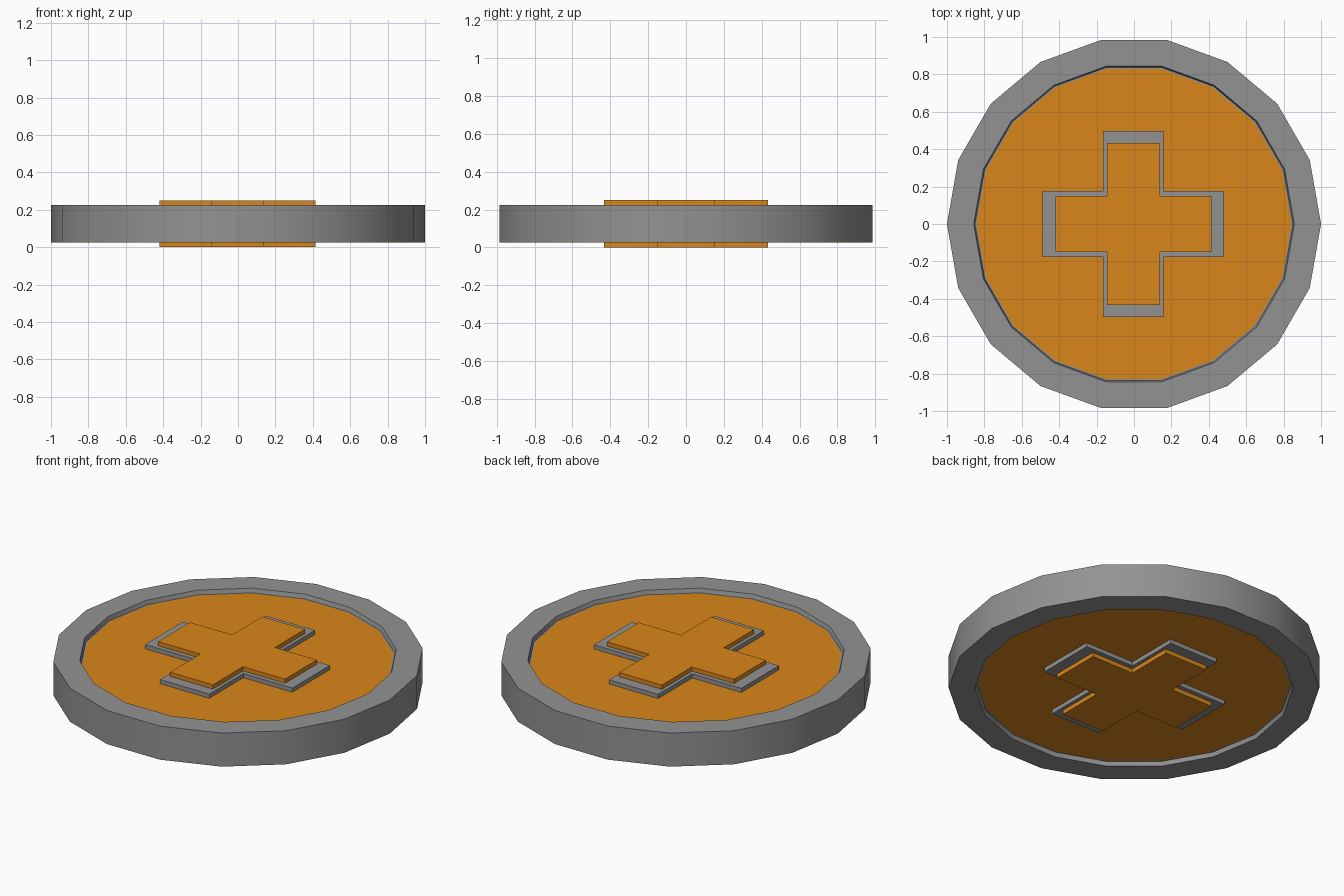
import bpy, bmesh, math

if "Cube" in bpy.data.objects:
    bpy.data.objects.remove(bpy.data.objects["Cube"])

orange = bpy.data.materials.new("orange")
orange.diffuse_color = (0.70, 0.24, 0.01, 1)
orange.use_nodes = True
orange.node_tree.nodes["Principled BSDF"].inputs["Base Color"].default_value = orange.diffuse_color
grey = bpy.data.materials.new("grey")
grey.diffuse_color = (0.29, 0.29, 0.29, 1)
grey.use_nodes = True
grey.node_tree.nodes["Principled BSDF"].inputs["Base Color"].default_value = grey.diffuse_color


def circle(r, z, n=18):
    return [(r * math.cos(2 * math.pi * i / n), r * math.sin(2 * math.pi * i / n), z)
            for i in range(n)]


def cross(length_x, length_y, width_x, width_y, z):
    a, b, c, d = length_x, length_y, width_x, width_y
    quarter = [(a, d), (c, d), (c, b)]
    pts = quarter + [(-x, y) for x, y in reversed(quarter)]
    pts += [(-x, -y) for x, y in pts]
    return [(x - 0.003, y, z) for x, y in pts]


def loft(name, rings, orange_bands, caps):
    """Skin a stack of rings; caps lists the ring indices closed in orange."""
    bm = bmesh.new()
    loops = [[bm.verts.new(p) for p in ring] for ring in rings]
    for k in range(len(loops) - 1):
        lo, hi = loops[k], loops[k + 1]
        for i in range(len(lo)):
            j = (i + 1) % len(lo)
            f = bm.faces.new((lo[i], lo[j], hi[j], hi[i]))
            f.material_index = int(k in orange_bands)
    for k in caps:
        bm.faces.new(loops[k]).material_index = 1
    bmesh.ops.recalc_face_normals(bm, faces=bm.faces)
    me = bpy.data.meshes.new(name)
    # make sure an open shell faces away from the coin's middle
    top = max(bm.faces, key=lambda f: abs(f.calc_center_median().z - 0.125))
    if top.normal.z * (top.calc_center_median().z - 0.125) < 0:
        bmesh.ops.reverse_faces(bm, faces=bm.faces)
    bm.to_mesh(me)
    bm.free()
    me.materials.append(grey)
    me.materials.append(orange)
    ob = bpy.data.objects.new(name, me)
    bpy.context.collection.objects.link(ob)
    bpy.ops.object.select_all(action='DESELECT')
    ob.select_set(True)
    bpy.context.view_layer.objects.active = ob
    bpy.ops.object.shade_smooth_by_angle(angle=math.radians(30))
    return ob


# Coin body: raised rim, recessed orange face on both sides
half = [(0.842, 0.2), (0.85, 0.2), (0.857, 0.225), (1.0, 0.225)]
profile = half + [(r, 0.25 - z) for r, z in reversed(half)]
loft("coin_body", [circle(r, z) for r, z in profile], (), (0, len(profile) - 1))

# Stepped cross emblem on each side: grey base with orange top
for name, flip in (("top_cross", False), ("bottom_cross", True)):
    def h(z):
        return 0.25 - z if flip else z
    big, small = (0.485, 0.497, 0.162, 0.177), (0.418, 0.433, 0.141, 0.15)
    loft(name, [cross(*big, h(0.2)), cross(*big, h(0.225)),
                cross(*small, h(0.225)), cross(*small, h(0.25))], (2,), (3,))
